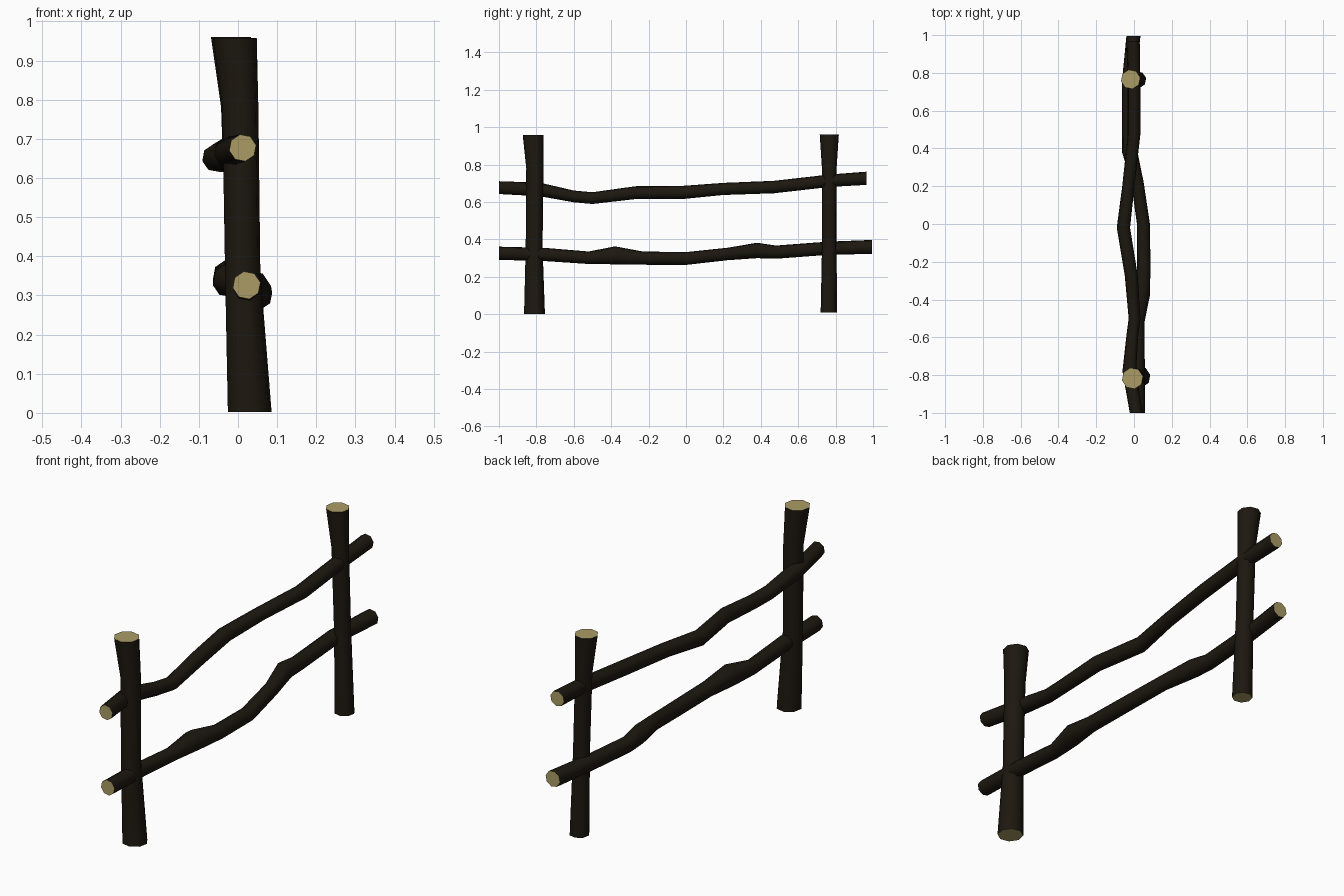
import bpy, bmesh, math
from mathutils import Vector

SIDES = 8


def material(name, rgb):
    m = bpy.data.materials.new(name)
    m.diffuse_color = (*rgb, 1)
    return m


bark = material("bark", (0.012, 0.009, 0.005))
cut_wood = material("cut_wood", (0.40, 0.33, 0.13))


def log(name, rings, u, v, phase=0.2):
    """Loft eight-sided rings (x, y, z, radius) lying in the u-v plane."""
    bm = bmesh.new()
    loops = []
    for x, y, z, r in rings:
        loop = []
        for i in range(SIDES):
            a = phase + math.tau * i / SIDES
            p = Vector((x, y, z)) + r * (math.cos(a) * Vector(u) + math.sin(a) * Vector(v))
            loop.append(bm.verts.new(p))
        loops.append(loop)
    for a, b in zip(loops, loops[1:]):
        for i in range(SIDES):
            j = (i + 1) % SIDES
            bm.faces.new((a[i], a[j], b[j], b[i])).smooth = True
    # pale sawn ends
    for loop in (loops[0][::-1], loops[-1]):
        face = bm.faces.new(loop)
        face.material_index = 1
        for e in face.edges:
            e.smooth = False
    bmesh.ops.recalc_face_normals(bm, faces=bm.faces)
    mesh = bpy.data.meshes.new(name)
    bm.to_mesh(mesh)
    bm.free()
    mesh.materials.append(bark)
    mesh.materials.append(cut_wood)
    ob = bpy.data.objects.new(name, mesh)
    bpy.context.collection.objects.link(ob)
    return ob


X, Y, Z = (1, 0, 0), (0, 1, 0), (0, 0, 1)

# upright posts, flared at both ends
log("front_post", [
    (0.030, -0.810, 0.002, 0.057), (0.012, -0.812, 0.36, 0.046),
    (0.006, -0.808, 0.78, 0.047), (-0.008, -0.817, 0.958, 0.057)], X, Y)
log("back_post", [
    (0.020, 0.764, 0.008, 0.045), (0.008, 0.766, 0.40, 0.039),
    (-0.004, 0.766, 0.78, 0.040), (-0.018, 0.766, 0.960, 0.052)], X, Y)

# crooked rails running front to back
log("upper_rail", [
    (0.012, -1.00, 0.677, 0.035), (-0.025, -0.78, 0.667, 0.037),
    (-0.010, -0.60, 0.630, 0.032), (0.003, -0.50, 0.621, 0.032),
    (-0.015, -0.27, 0.650, 0.035), (-0.056, -0.02, 0.651, 0.036),
    (-0.030, 0.20, 0.670, 0.033), (0.000, 0.47, 0.680, 0.034),
    (0.000, 0.77, 0.714, 0.034), (-0.005, 0.965, 0.727, 0.036)], X, Z)
log("lower_rail", [
    (0.022, -1.00, 0.326, 0.036), (0.022, -0.76, 0.320, 0.036),
    (0.022, -0.52, 0.302, 0.034), (0.036, -0.38, 0.315, 0.049),
    (0.052, -0.23, 0.300, 0.036), (0.050, 0.00, 0.298, 0.035),
    (0.018, 0.22, 0.322, 0.034), (-0.022, 0.38, 0.341, 0.042),
    (-0.028, 0.48, 0.332, 0.036), (-0.028, 0.76, 0.353, 0.036),
    (-0.003, 0.995, 0.360, 0.038)], X, Z)
